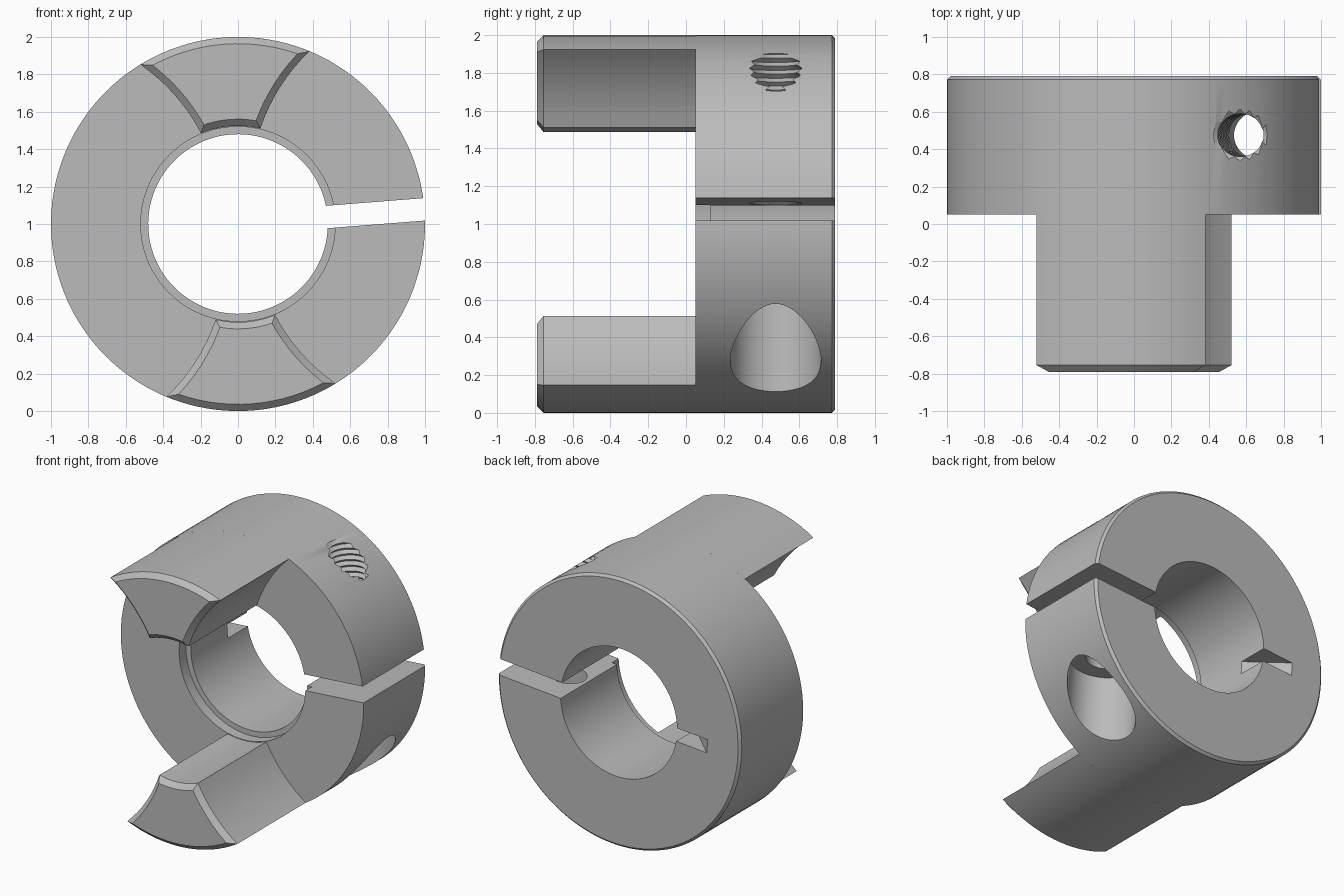
import bpy, bmesh, math
from mathutils import Matrix, Vector

if "Cube" in bpy.data.objects:
    bpy.data.objects.remove(bpy.data.objects["Cube"])

steel = bpy.data.materials.new("steel_grey")
steel.use_nodes = True
steel.diffuse_color = (0.5, 0.5, 0.5, 1)
steel.node_tree.nodes["Principled BSDF"].inputs["Base Color"].default_value = (0.5, 0.5, 0.5, 1)

# Everything is built about the bore axis, then turned by the small tilt of the clamp slit
TILT = math.radians(4.5)
FRAME = Matrix.Translation((0, 0, 1)) @ Matrix.Rotation(-TILT, 4, 'Y')
FRONT, RING, BACK = -0.79, 0.05, 0.79
BORE, RECESS = 0.48, 0.52
SCREW = Vector((0.63, 0.475, 0))


def make(name, bm, local=Matrix()):
    bmesh.ops.recalc_face_normals(bm, faces=bm.faces)
    mesh = bpy.data.meshes.new(name)
    bm.to_mesh(mesh)
    bm.free()
    mesh.materials.append(steel)
    ob = bpy.data.objects.new(name, mesh)
    bpy.context.collection.objects.link(ob)
    ob.matrix_world = FRAME @ local
    return ob


def lathe(name, profile, steps, local=Matrix()):
    """Spin a closed (radius, height) profile about local z."""
    bm = bmesh.new()
    verts = [bm.verts.new((r, 0, h)) for r, h in profile]
    edges = [bm.edges.new((a, b)) for a, b in zip(verts, verts[1:] + verts[:1])]
    bmesh.ops.spin(bm, geom=verts + edges, axis=(0, 0, 1), cent=(0, 0, 0),
                   angle=math.tau, steps=steps, use_merge=True)
    bmesh.ops.remove_doubles(bm, verts=bm.verts, dist=1e-5)
    return make(name, bm, local)


def prism(name, points, direction, bevel=0):
    """Extrude an outline, optionally chamfering the rim of its starting face."""
    bm = bmesh.new()
    face = bm.faces.new([bm.verts.new(p) for p in points])
    rim = list(face.edges)
    new = bmesh.ops.extrude_face_region(bm, geom=[face], use_keep_orig=True)
    bmesh.ops.translate(bm, vec=direction,
                        verts=[g for g in new["geom"] if isinstance(g, bmesh.types.BMVert)])
    bmesh.ops.recalc_face_normals(bm, faces=bm.faces)
    if bevel:
        bmesh.ops.bevel(bm, geom=rim, offset=bevel, segments=1, affect='EDGES')
    return make(name, bm)


def select(ob):
    bpy.ops.object.select_all(action='DESELECT')
    ob.select_set(True)
    bpy.context.view_layer.objects.active = ob


def cut(target, cutter):
    cutter.hide_render = True
    select(target)
    mod = target.modifiers.new("cut", 'BOOLEAN')
    mod.operation, mod.solver, mod.object = 'DIFFERENCE', 'EXACT', cutter
    bpy.ops.object.modifier_apply(modifier=mod.name)
    bpy.data.objects.remove(cutter)


def smooth(ob):
    select(ob)
    bpy.ops.object.shade_smooth_by_angle(angle=math.radians(25))


# Clamp ring with a front recess and chamfered back rim
along_y = Matrix.Rotation(-math.pi / 2, 4, 'X')
c = 0.018
ring = lathe("clamp_ring", [
    (RECESS, RING), (1, RING), (1, BACK - c), (1 - c, BACK),
    (BORE, BACK), (BORE, RING + 0.08), (RECESS, RING + 0.08)], 128, along_y)

# Slit through one side of the ring
cut(ring, prism("slit_cutter", [(0.2, 0, -0.06), (1.2, 0, -0.06), (1.2, 0, 0.06), (0.2, 0, 0.06)],
                (0, 1, 0)))

# Slanted key notch opposite the slit, open to the back
slope = Vector((-0.25, -0.23, 0))
inner = Vector((-BORE, BACK - 0.23, -0.05))
outer = Vector((-BORE - 0.25, BACK, -0.05))
step = (outer - inner) * 0.3
cut(ring, prism("notch_cutter", [inner - step, outer + step, (-0.3, BACK + 0.07, -0.05)], (0, 0, 0.1)))

# Screw head pocket and clearance hole below the slit
place = Matrix.Translation(SCREW)
cut(ring, lathe("pocket_cutter", [(0, -1.2), (0.24, -1.2), (0.24, -0.4), (0, -0.4)], 64, place))
cut(ring, lathe("clearance_cutter", [(0, -0.6), (0.125, -0.6), (0.125, 0), (0, 0)], 48, place))

# Threaded hole above the slit
pitch, turns = 0.042, 23
thread = [(0, 0), (0.115, 0)]
for i in range(turns):
    thread += [(0.14, (i + 0.5) * pitch), (0.115, (i + 1) * pitch)]
thread.append((0, turns * pitch))
cut(ring, lathe("thread_cutter", thread, 40, place))
smooth(ring)


# Two jaws with hollowed flanks and a chamfered front rim
def polar(radius, degrees):
    a = math.radians(degrees)
    return Vector((radius * math.sin(a), FRONT, radius * math.cos(a)))


def jaw_outline(sign):
    n, wide, narrow = 16, 27, 17.7
    points = [polar(1, -wide + 2 * wide * i / n) for i in range(n + 1)]
    top, low = polar(1, wide), polar(0.525, narrow)
    flank = []
    for i in range(1, 8):
        t = i / 8
        p = top.lerp(low, t)
        bow = 0.03 * 4 * t * (1 - t)
        flank.append(p + Vector((-0.8, 0, 0.6)) * bow)
    points += flank
    points += [polar(0.525, narrow - 2 * narrow * i / 6) for i in range(7)]
    points += [Vector((-p.x, p.y, p.z)) for p in reversed(flank)]
    return [Vector((sign * p.x, p.y, sign * p.z)) for p in points]


for name, sign in (("upper_jaw", 1), ("lower_jaw", -1)):
    smooth(prism(name, jaw_outline(sign), (0, RING + 0.01 - FRONT, 0), 0.036))
